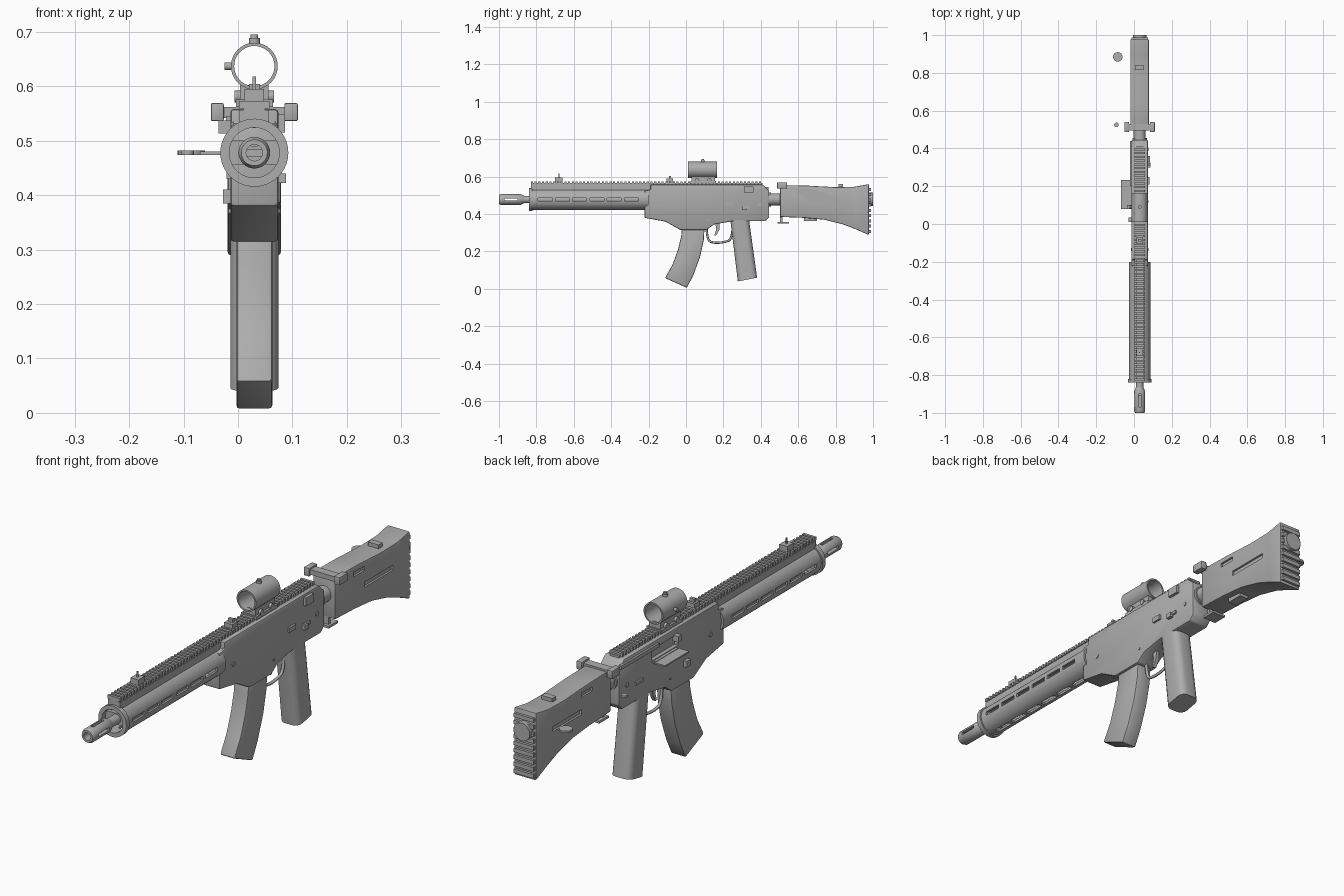
import bpy, bmesh, math
from mathutils import Matrix, Vector

cube = bpy.data.objects.get("Cube")
if cube:
    bpy.data.objects.remove(cube)

GREY = (0.42, 0.42, 0.42, 1)
mat = bpy.data.materials.new("mid_grey")
mat.use_nodes = True
mat.diffuse_color = GREY
mat.node_tree.nodes["Principled BSDF"].inputs["Base Color"].default_value = GREY

CX, AXIS = 0.03, 0.478      # centre plane and bore height
parts = []


def finish(name, bm, keep=True):
    bmesh.ops.recalc_face_normals(bm, faces=bm.faces)
    me = bpy.data.meshes.new(name)
    bm.to_mesh(me)
    bm.free()
    ob = bpy.data.objects.new(name, me)
    bpy.context.collection.objects.link(ob)
    if keep:
        me.materials.append(mat)
        parts.append(ob)
    return ob


def boxes(name, items, bevel=0, keep=True):
    """items: (x0, x1, y0, y1, z0, z1), x measured from the centre plane"""
    bm = bmesh.new()
    for x0, x1, y0, y1, z0, z1 in items:
        m = Matrix.Translation((CX + (x0 + x1) / 2, (y0 + y1) / 2, (z0 + z1) / 2))
        bmesh.ops.create_cube(bm, size=1, matrix=m @ Matrix.Diagonal((x1 - x0, y1 - y0, z1 - z0, 1)))
    if bevel:
        bmesh.ops.bevel(bm, geom=bm.edges[:], offset=bevel, segments=2, affect='EDGES', profile=0.5)
    return finish(name, bm, keep)


def extrude(name, pts, half, bevel=0, segments=2, longer=0):
    """side profile of (y, z) points pulled to both sides"""
    bm = bmesh.new()
    face = bm.faces.new([bm.verts.new((CX - half, y, z)) for y, z in pts])
    out = bmesh.ops.extrude_face_region(bm, geom=[face])
    verts = [v for v in out["geom"] if isinstance(v, bmesh.types.BMVert)]
    bmesh.ops.translate(bm, verts=verts, vec=(2 * half, 0, 0))
    bmesh.ops.recalc_face_normals(bm, faces=bm.faces)
    if bevel:
        edges = [e for e in bm.edges if e.calc_length() > longer and e.calc_face_angle(0) > 0.5]
        bmesh.ops.bevel(bm, geom=edges, offset=bevel, segments=segments, affect='EDGES', profile=0.5)
    return finish(name, bm)


def lathe(name, prof, z=AXIS, ring=False, steps=32):
    """(y, radius) profile turned about a line along y"""
    bm = bmesh.new()
    vs = [bm.verts.new((CX + r, y, z)) for y, r in prof]
    pairs = list(zip(vs, vs[1:])) + ([(vs[-1], vs[0])] if ring else [])
    es = [bm.edges.new(p) for p in pairs]
    bmesh.ops.spin(bm, geom=vs + es, cent=(CX, 0, z), axis=(0, 1, 0), angle=2 * math.pi, steps=steps)
    bmesh.ops.remove_doubles(bm, verts=bm.verts, dist=1e-5)
    return finish(name, bm)


def disc(name, loc, r, depth, axis='Z', segs=20):
    bm = bmesh.new()
    rot = {'X': Matrix.Rotation(math.pi / 2, 4, 'Y'), 'Y': Matrix.Rotation(math.pi / 2, 4, 'X'),
           'Z': Matrix.Identity(4)}[axis]
    m = Matrix.Translation((CX + loc[0], loc[1], loc[2])) @ rot
    bmesh.ops.create_cone(bm, cap_ends=True, segments=segs, radius1=r, radius2=r, depth=depth, matrix=m)
    return finish(name, bm)


def cut(ob, items):
    cutter = boxes("cutter", items, keep=False)
    cutter.hide_render = True
    mod = ob.modifiers.new("cut", 'BOOLEAN')
    mod.operation, mod.object, mod.solver = 'DIFFERENCE', cutter, 'EXACT'
    dg = bpy.context.evaluated_depsgraph_get()
    ob.data = bpy.data.meshes.new_from_object(ob.evaluated_get(dg))
    ob.modifiers.clear()
    bpy.data.objects.remove(cutter)


# Barrel and muzzle device
lathe("barrel", [(-.89, 0), (-.89, .019), (-.2, .019), (-.2, 0)])
muzzle = lathe("muzzle_device", [(-.91, 0), (-.91, .015), (-1, .015), (-1, .024), (-.99, .029),
                                 (-.885, .029), (-.865, .02), (-.865, 0)])
cut(muzzle, [(-.04, .04, -.97, -.9, AXIS - .006, AXIS + .006),
             (-.006, .006, -.97, -.9, AXIS + .012, AXIS + .04)])

# Handguard with slots and front collar
guard = lathe("handguard", [(-.83, .057), (-.2, .057), (-.2, .048), (-.83, .048)], ring=True, steps=40)
slots = []
for i in range(6):
    y = -.79 + i * .092
    slots.append((-.08, .08, y, y + .075, AXIS - .008, AXIS + .008))
    slots.append((-.009, .009, y, y + .075, AXIS - .08, AXIS - .03))
cut(guard, slots)
lathe("handguard_collar", [(-.84, .0625), (-.82, .0625), (-.82, .046), (-.84, .046)], ring=True, steps=40)
boxes("barrel_support", [(-.05, .05, -.815, -.8, AXIS - .022, AXIS + .022)])
boxes("handguard_top", [(-.027, .027, -.83, -.19, .523, .556)])

# Top rail with repeated teeth
boxes("rail_base", [(-.02, .02, -.83, .41, .55, .565)])
tooth = boxes("rail_teeth", [(-.028, .028, -.83, -.819, .559, .573)])
arr = tooth.modifiers.new("repeat", 'ARRAY')
arr.use_relative_offset = False
arr.use_constant_offset = True
arr.constant_offset_displace = (0, .02, 0)
arr.count = 62

# Receiver
receiver = extrude("receiver", [(-.222, .525), (-.19, .53), (-.19, .558), (.41, .558), (.445, .525), (.445, .385),
                                (.425, .362), (.25, .362), (.15, .345), (.11, .315), (-.03, .315),
                                (-.11, .36), (-.222, .38)], .044, .006)
cut(receiver, [(-.06, -.028, .07, .235, .485, .53)])
for y, z, r in [(-.135, .45, .009), (.395, .45, .009), (.12, .37, .005)]:
    disc("receiver_pin", (0, y, z), r, .094, 'X')
boxes("selector", [(s * .047 - .004, s * .047 + .004, .3, .345, .43, .442) for s in (1, -1)])
boxes("side_catch", [(.043, .058, .3, .325, .422, .44), (.043, .052, .21, .25, .445, .465),
                     (-.058, -.043, .01, .035, .385, .41)])
boxes("charging_handle", [(-.066, -.04, .08, .1, .513, .537), (.04, .056, .31, .36, .515, .548),
                          (-.052, -.04, .2, .44, .53, .545)])

# Open port cover, with the loose discs beside the stock
boxes("port_cover", [(-.1, -.05, .08, .233, .474, .48)])
boxes("port_hinge", [(-.055, -.04, .085, .228, .472, .482)])
disc("side_disc", (-.116, .885, AXIS), .025, .008)
disc("small_disc", (-.123, .525, AXIS), .012, .008)

# Magazine and grip
extrude("magazine", [(-.02, .34), (.1, .34), (.095, .26), (.075, .17), (.04, .075), (.005, .006),
                     (-.112, .058), (-.072, .13), (-.043, .21), (-.026, .28)], .033, .006)
extrude("grip", [(.235, .385), (.335, .385), (.38, .06), (.277, .04)], .044, .028, 4, .15)

# Trigger guard and trigger
curve = bpy.data.curves.new("trigger_guard", 'CURVE')
curve.dimensions = '3D'
curve.bevel_depth = .006
curve.bevel_resolution = 2
sp = curve.splines.new('NURBS')
path = [(.11, .33), (.112, .26), (.15, .245), (.21, .25), (.245, .265), (.25, .33)]
sp.points.add(len(path) - 1)
for p, (y, z) in zip(sp.points, path):
    p.co = (CX, y, z, 1)
sp.use_endpoint_u = True
sp.order_u = 3
curve.materials.append(mat)
bpy.context.collection.objects.link(bpy.data.objects.new("trigger_guard", curve))
extrude("trigger", [(.155, .36), (.18, .36), (.178, .315), (.16, .285), (.152, .287), (.162, .32)], .007)

# Folding stock
lathe("stock_tube", [(.43, 0), (.43, .038), (.455, .038), (.455, .032), (.52, .032), (.52, 0)])
boxes("hinge_bar", [(-.075, .075, .495, .53, .542, .562)])
boxes("hinge_knobs", [(min(a, b), max(a, b), .487, .54, .536, .569)
                      for a, b in ((-.08, -.056), (.08, .055))], .003)
stock = extrude("stock", [(.503, .555), (.65, .552), (.8, .544), (.9, .546), (.978, .56), (.978, .288),
                          (.91, .318), (.84, .345), (.74, .37), (.63, .38), (.503, .385)], .049, .005)
cut(stock, [(min(a, b), max(a, b), y0, y1, z0, z1) for a, b in ((.041, .06), (-.041, -.06))
            for y0, y1, z0, z1 in ((.69, .87, .445, .465), (.62, .69, .513, .53))])
boxes("lower_bracket", [(-.03, .03, .49, .55, .35, .359), (-.02, .02, .503, .515, .355, .39)])
boxes("sling_loop", [(-.02, .02, .63, .7, .362, .385)])
boxes("stock_top_catch", [(-.024, .024, .815, .84, .54, .56)])

# Butt ribs and button
boxes("butt_ribs", [(-.044, .044, .975, .988, .3 + i * .028, .316 + i * .028) for i in range(9)])
disc("butt_button", (0, .985, .48), .036, .03, 'Y', 32)

# Optic: hollow tube, mount and knobs
SZ = .637
lathe("optic_tube", [(.01, .043), (.165, .043), (.165, .037), (.01, .037)], SZ, True, 40)
boxes("optic_mount", [(-.026, .026, .03, .155, .57, .602), (-.034, .034, .025, .16, .562, .576)])
for y in (.06, .125):
    disc("mount_screw", (0, y, .581), .011, .072, 'X')
disc("optic_top_knob", (0, .09, .683), .01, .012)
disc("optic_top_cap", (0, .09, .692), .007, .006)
disc("optic_side_knob", (-.046, .09, SZ), .007, .018, 'X')

# Iron sights on the rail
boxes("front_sight", [(-.018, .018, -.7, -.66, .565, .595), (-.003, .003, -.683, -.677, .59, .618)])
boxes("rear_sight", [(-.018, .018, -.105, -.07, .565, .59), (-.01, .01, -.092, -.08, .59, .604)])

# Smooth round surfaces, keep hard edges
for ob in parts:
    bpy.ops.object.select_all(action='DESELECT')
    ob.select_set(True)
    bpy.context.view_layer.objects.active = ob
    bpy.ops.object.shade_smooth_by_angle(angle=math.radians(30))
